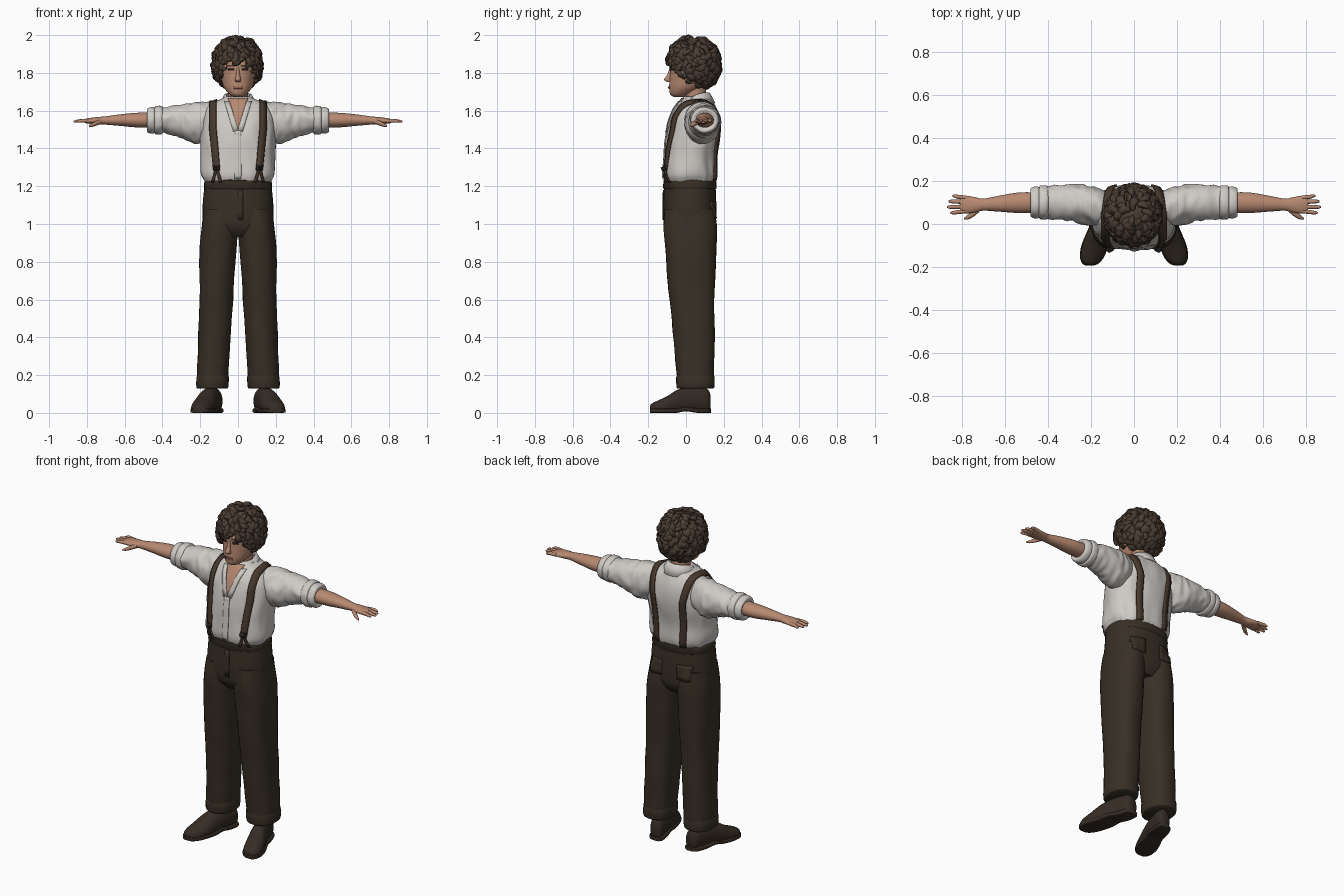
import bpy, bmesh, math, random
from mathutils import Vector, noise

if "Cube" in bpy.data.objects:
    bpy.data.objects.remove(bpy.data.objects["Cube"])

random.seed(4)
scene = bpy.context.scene


def material(name, *rgb):
    m = bpy.data.materials.new(name)
    m.diffuse_color = (*rgb, 1)
    m.use_nodes = True
    m.node_tree.nodes["Principled BSDF"].inputs["Base Color"].default_value = m.diffuse_color
    return m


SHIRT = material("off white cotton", 0.62, 0.59, 0.56)
SKIN = material("skin", 0.47, 0.25, 0.165)
LIP = material("lips", 0.33, 0.13, 0.09)
WOOL = material("dark brown wool", 0.040, 0.029, 0.019)
STRAP = material("brown strap", 0.065, 0.040, 0.026)
LEATHER = material("shoe leather", 0.036, 0.025, 0.018)
HAIR = material("brown hair", 0.070, 0.046, 0.033)
DARK = material("dark metal and eyes", 0.025, 0.02, 0.018)


def finish(name, bm, mat, mirror=False, thick=0.0):
    bmesh.ops.recalc_face_normals(bm, faces=bm.faces)
    me = bpy.data.meshes.new(name)
    bm.to_mesh(me)
    bm.free()
    me.materials.append(mat)
    me.shade_smooth()
    me.set_sharp_from_angle(angle=math.radians(45))
    ob = bpy.data.objects.new(name, me)
    scene.collection.objects.link(ob)
    if thick:
        mod = ob.modifiers.new("thickness", 'SOLIDIFY')
        mod.thickness, mod.offset = thick, 0
    if mirror:
        ob.modifiers.new("mirror", 'MIRROR').use_mirror_merge = False
    return ob


def bridge(bm, rows, closed):
    for a, b in zip(rows, rows[1:]):
        n = len(a)
        for j in range(n if closed else n - 1):
            k = (j + 1) % n
            bm.faces.new((a[j], a[k], b[k], b[j]))


def smooth_rings(rings, steps):
    out = []
    for i in range(len(rings) - 1):
        p = [rings[max(0, min(len(rings) - 1, i + k))] for k in (-1, 0, 1, 2)]
        for s in range(steps):
            t = s / steps
            out.append([0.5 * (2 * b + (c - a) * t + (2 * a - 5 * b + 4 * c - d) * t * t
                               + (3 * b - a - 3 * c + d) * t ** 3) for a, b, c, d in zip(*p)])
    return out + [list(rings[-1])]


def loft(name, axis, rings, mat, n=32, steps=4, p=2.0, fold=0.0, grain=(1, 1, 1), mirror=True, floor=None):
    """Rings are (place on axis, two centre values, two radii)."""
    bm, rows = bmesh.new(), []
    for t, c1, c2, r1, r2 in smooth_rings(rings, steps):
        row = []
        for j in range(n):
            a = math.tau * j / n
            u, v = (math.copysign(abs(f) ** (2 / p), f) for f in (math.cos(a), math.sin(a)))

            def place(k):
                x, y = c1 + r1 * u * k, c2 + r2 * v * k
                return Vector({'z': (x, y, t), 'x': (t, x, y), 'y': (x, t, y)}[axis])
            q = place(1)
            if fold:
                w = Vector(g * c for g, c in zip(grain, q))
                q = place(1 + fold * (1 - 2.5 * abs(noise.noise(w))))
            if floor is not None:
                q.z = max(q.z, floor)
            row.append(bm.verts.new(q))
        rows.append(row)
    bridge(bm, rows, True)
    bm.faces.new(rows[0])
    bm.faces.new(rows[-1])
    return finish(name, bm, mat, mirror)


def front(x, z):
    return Vector((x, -1, z)), Vector((0, 1, 0))


def back(x, z):
    return Vector((x, 1, z)), Vector((0, -1, 0))


def drape(name, rays, mat, lift=0.002, thick=0.006, mirror=True):
    """Lay a thin sheet on whatever the rays hit."""
    bpy.context.view_layer.update()
    dg = bpy.context.evaluated_depsgraph_get()
    bm, rows = bmesh.new(), []
    for line in rays:
        row = []
        for o, d in line:
            hit, loc = scene.ray_cast(dg, o, d)[:2]
            row.append(bm.verts.new((loc if hit else o + d) - d * lift))
        rows.append(row)
    bridge(bm, rows, False)
    return finish(name, bm, mat, mirror, thick)


def patch(x0, x1, z0, z1, ray=front, nx=4, nz=4):
    return [[ray(x0 + (x1 - x0) * i / nx, z0 + (z1 - z0) * j / nz) for i in range(nx + 1)] for j in range(nz + 1)]


# Trousers: hips, legs, turn-ups, waistband
loft("trouser_hips", 'z', [(0.93, 0, .025, .10, .10), (0.98, 0, .022, .17, .133), (1.05, 0, .02, .188, .14),
     (1.15, 0, .02, .183, .139), (1.235, 0, .02, .172, .134)], WOOL, p=2.3, mirror=False)
loft("trouser_leg", 'z', [(1.08, .09, .02, .09, .13), (.98, .097, .022, .096, .139), (.85, .106, .025, .096, .132),
     (.7, .112, .03, .091, .125), (.55, .118, .035, .088, .115), (.35, .127, .045, .084, .106),
     (.2, .134, .05, .082, .099), (.135, .136, .05, .08, .097)], WOOL, p=2.3, fold=.03, grain=(9, 9, 4), steps=6)
loft("trouser_turn_up", 'z', [(.195, .134, .05, .081, .098), (.19, .134, .05, .086, .102),
     (.14, .136, .05, .085, .101), (.13, .136, .05, .08, .096)], WOOL, p=2.3, steps=2)
loft("waistband", 'z', [(1.185, 0, .02, .178, .137), (1.19, 0, .02, .181, .141), (1.23, 0, .02, .178, .14),
     (1.236, 0, .02, .172, .133)], WOOL, p=2.3, steps=1, mirror=False)
drape("back_pocket", patch(.05, .135, 1.03, 1.12, back), WOOL)
drape("fly", patch(0, .025, 1.02, 1.18), WOOL, mirror=False)

# Shoes: toes turned out
shoe = [(.13, .118, .05, .02, .04), (.115, .12, .06, .038, .065), (.06, .133, .065, .046, .07),
        (0, .15, .06, .05, .075), (-.05, .166, .05, .055, .07), (-.1, .182, .035, .059, .053),
        (-.15, .195, .027, .053, .038), (-.18, .202, .022, .036, .028), (-.19, .205, .02, .018, .018)]
loft("shoe_upper", 'y', shoe, LEATHER, floor=.012)
loft("shoe_sole", 'y', [(y * 1.01, cx, .02 if y == 0 else .012, rx + .004, .012) for y, cx, _, rx, _ in shoe],
     LEATHER, p=6, floor=0)

# Neck, shirt body and sleeves
loft("neck", 'z', [(1.52, 0, .05, .06, .06), (1.62, 0, .055, .058, .06), (1.68, 0, .05, .053, .056),
     (1.75, 0, .045, .055, .06)], SKIN, mirror=False)
loft("shirt_body", 'z', [(1.215, 0, .02, .165, .128), (1.235, 0, .02, .182, .137), (1.27, 0, .02, .193, .142),
     (1.35, 0, .024, .192, .138), (1.45, 0, .036, .196, .14), (1.52, 0, .044, .192, .136), (1.58, 0, .05, .182, .122),
     (1.63, 0, .053, .15, .098), (1.66, 0, .055, .09, .078), (1.675, 0, .053, .062, .066)],
     SHIRT, n=64, steps=6, p=2.3, fold=.035, grain=(14, 14, 5), mirror=False)
loft("sleeve", 'x', [(.11, .07, 1.54, .06, .075), (.16, .078, 1.54, .082, .103), (.23, .09, 1.535, .09, .105),
     (.30, .098, 1.543, .083, .085), (.38, .1, 1.55, .077, .07), (.43, .1, 1.55, .068, .064)],
     SHIRT, n=40, steps=8, fold=.07, grain=(22, 9, 14))
loft("rolled_cuff", 'x', [(.395, .1, 1.55, .064, .06), (.405, .1, 1.55, .078, .073), (.435, .1, 1.55, .078, .074),
     (.442, .1, 1.55, .07, .066), (.45, .1, 1.55, .074, .07), (.472, .1, 1.55, .07, .067),
     (.482, .1, 1.55, .06, .057), (.476, .1, 1.55, .046, .042)], SHIRT, n=40, steps=3, fold=.03, grain=(12, 25, 25))

# Open neckline and button strip
drape("bare_chest", [[front(u / 4 * (.004 + .30 * (z - 1.5)), z) for u in range(-4, 5)]
      for z in (1.5, 1.53, 1.56, 1.59, 1.62, 1.65, 1.665)], SKIN, mirror=False)
drape("neckline_edge", [[front(.004 + .30 * (z - 1.5) + w, z) for w in (-.004, .012, .024)]
      for z in (1.49, 1.53, 1.57, 1.61, 1.65)], SHIRT, lift=.004, thick=.008)
drape("button_strip", patch(-.017, .017, 1.24, 1.495, nz=14), SHIRT, mirror=False)

# Collar: stand and folded fall, lower at the front
bm, rows = bmesh.new(), []
for i in range(33):
    t = i / 16 - 1
    a, drop = t * 2.55, abs(t) ** 3
    rows.append([bm.verts.new((math.sin(a) * r, .052 + math.cos(a) * (r + g * drop), z - d * drop))
                 for r, g, z, d in ((.060, 0, 1.65, .05), (.064, .01, 1.695, .06),
                                    (.073, .014, 1.692, .06), (.10, .035, 1.64, .065))])
bridge(bm, rows, False)
finish("collar", bm, SHIRT, thick=.006)

# Braces running from front clips over the shoulders to the back
path = [(0, 1.29 + .21 * i / 8) for i in range(8)] + [(math.pi * i / 16, 1.5) for i in range(17)]
path += [(math.pi, 1.5 - .27 * i / 9) for i in range(1, 10)]
strap = []
for a, z in path:
    x = .113 + .02 * min(1, (z - 1.29) / .21) if a < 1.6 else .133 - .035 * (a - 1.57) / 1.57 - .04 * (1.5 - z)
    d = Vector((0, -math.cos(a), math.sin(a)))
    strap.append([(Vector((x + w, .05, z)) + d, -d) for w in (-.018, 0, .018)])
drape("brace_strap", strap, STRAP, lift=.006, thick=.009)
for side in (-1, 1):
    drape("brace_tab", [[front(.113 + side * .022 * k / 5 + w, 1.30 - .016 * k) for w in (-.007, .007)]
          for k in range(6)], STRAP, lift=.006, thick=.008)
drape("brace_clip", patch(.097, .129, 1.285, 1.31), DARK, lift=.004)

# Forearm, palm, fingers and thumb
loft("forearm_and_palm", 'x', [(.42, .1, 1.55, .046, .04), (.53, .099, 1.55, .048, .039), (.62, .095, 1.55, .038, .031),
     (.70, .09, 1.548, .028, .022), (.735, .089, 1.547, .035, .02), (.78, .09, 1.546, .041, .016),
     (.81, .091, 1.545, .036, .011)], SKIN, n=24)
for y, tip in ((.06, .855), (.081, .87), (.102, .864), (.122, .845)):
    dy = (y - .09) * .25
    loft("finger", 'x', [(.78, y, 1.546, .010, .011), (.82, y + dy * .6, 1.547, .0095, .010),
         (tip - .012, y + dy, 1.544, .008, .008), (tip, y + dy, 1.543, .003, .003)], SKIN, n=10, steps=3)
loft("thumb", 'x', [(.72, .068, 1.543, .012, .012), (.745, .05, 1.535, .015, .013), (.77, .034, 1.525, .012, .010),
     (.79, .025, 1.518, .004, .004)], SKIN, n=12)

# Head with nose, ears and face plates
loft("head", 'z', [(1.672, 0, -.035, .022, .026), (1.685, 0, -.03, .044, .053), (1.72, 0, .0, .073, .089),
     (1.76, 0, .025, .087, .112), (1.80, 0, .035, .095, .119), (1.85, 0, .039, .096, .121), (1.90, 0, .045, .085, .105),
     (1.94, 0, .045, .065, .082), (1.965, 0, .045, .025, .03)], SKIN, n=40, mirror=False)
drape("eye", patch(.022, .05, 1.812, 1.822), DARK)
drape("eyebrow", patch(.016, .058, 1.834, 1.842), HAIR)
drape("lips", patch(-.023, .023, 1.716, 1.728), LIP, mirror=False)
loft("nose", 'z', [(1.83, 0, -.078, .006, .007), (1.79, 0, -.088, .010, .012), (1.765, 0, -.098, .016, .018),
     (1.752, 0, -.088, .013, .012)], SKIN, n=16, mirror=False)
loft("ear", 'z', [(1.745, .092, .04, .006, .008), (1.765, .097, .045, .012, .016), (1.795, .102, .052, .013, .023),
     (1.812, .1, .052, .007, .012)], SKIN, n=16)

# Hair: a cap with overlapping curled locks
C, R = Vector((-.004, .04, 1.865)), Vector((.116, .126, .118))


def scalp(d, lift=1.0):
    return C + Vector(a * b for a, b in zip(d, R)) * (1 + .25 * max(0, -d.z)) * lift


def bare(p, d):
    hairline = 1.885 - .08 * min(1, max(0, (abs(p.x) - .06) / .05))
    return d.z < -.78 or (p.y < .005 and p.z < hairline) or (p.y < .06 and p.z < 1.79)


bm = bmesh.new()
bmesh.ops.create_uvsphere(bm, u_segments=40, v_segments=28, radius=1)
gone = [f for f in bm.faces if bare(scalp(f.calc_center_median()), f.calc_center_median())]
bmesh.ops.delete(bm, geom=gone, context='FACES')
for v in bm.verts:
    v.co = scalp(v.co.copy(), .97)
finish("hair_cap", bm, HAIR)

bm = bmesh.new()
COUNT, SEG, SIDES = 330, 8, 7
for i in range(COUNT):
    h = 1 - 2 * (i + .5) / COUNT
    r, a = math.sqrt(1 - h * h), i * 2.39996
    d = Vector((r * math.cos(a), r * math.sin(a), h))
    q = scalp(d)
    if bare(q, d):
        continue
    side = d.cross(Vector((random.uniform(-.5, .5), random.uniform(-.5, .5), -1))).normalized()
    down = side.cross(d)
    turn, size = random.choice((-1, 1)) * random.uniform(1.2, 2.8), random.uniform(.8, 1.2)
    rows = []
    for k in range(SEG + 1):
        s = k / SEG
        ang = turn * (s - .3)
        step = down * math.cos(ang) + side * math.sin(ang)
        q = q + step * .008 * size
        n = Vector(a / b for a, b in zip(q - C, R)).normalized()
        c = scalp(n, 1 + .07 * math.sin(math.pi * s) + (.07 * s if i % 4 == 0 else 0))
        across = n.cross(step).normalized()
        w = .017 * size * math.sin(math.pi * (.1 + .86 * s)) ** .7
        rows.append([bm.verts.new(c + across * w * math.cos(math.tau * j / SIDES)
                                  + n * w * .75 * math.sin(math.tau * j / SIDES)) for j in range(SIDES)])
    bridge(bm, rows, True)
    bm.faces.new(rows[0])
    bm.faces.new(rows[-1])
finish("hair_curls", bm, HAIR)
